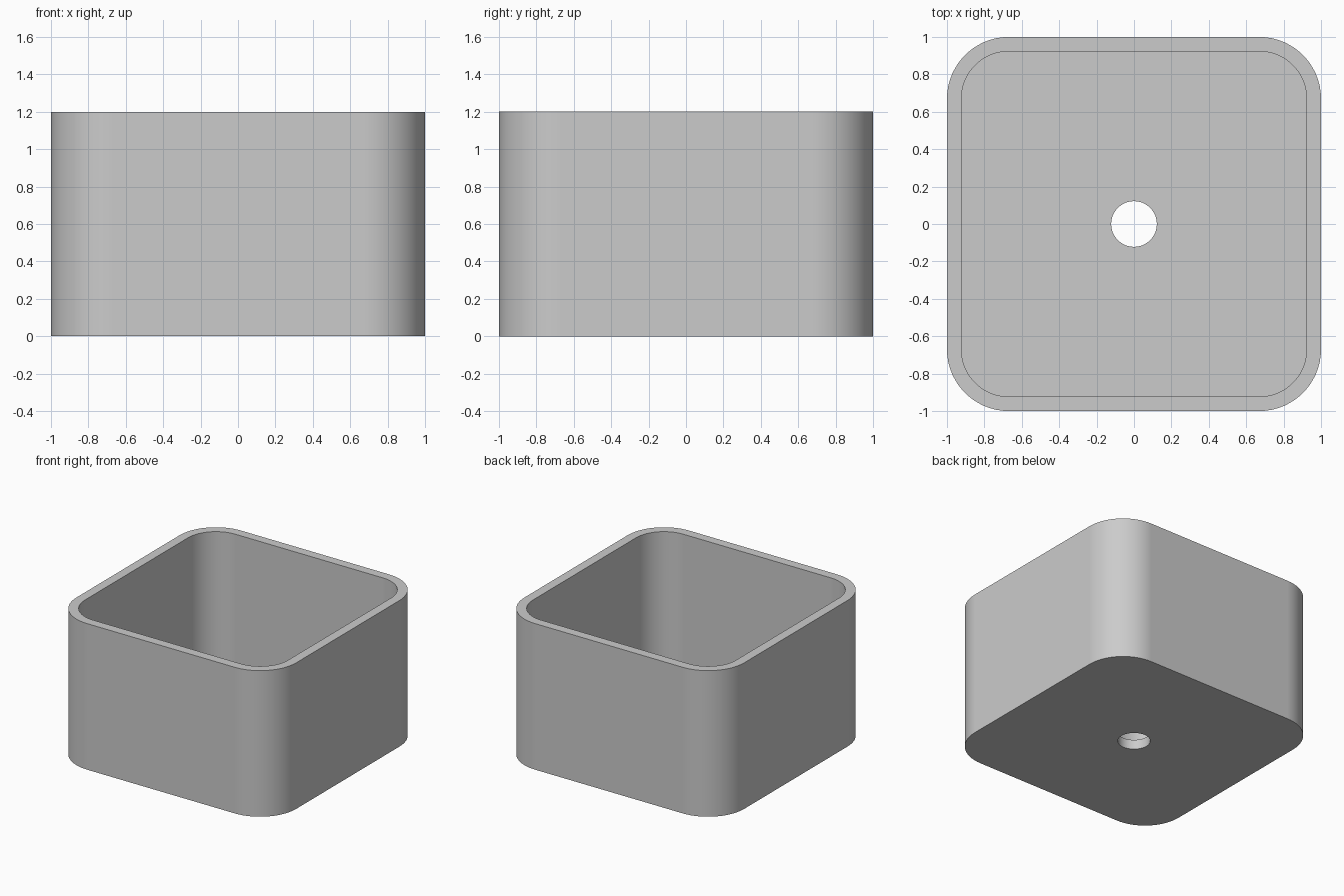
import bpy, bmesh, math

cube = bpy.data.objects.get("Cube")
if cube:
    bpy.data.objects.remove(cube, do_unlink=True)

HEIGHT = 1.2
WALL = 0.077
FLOOR = 0.08
CORNER = 0.33      # outer corner radius
HOLE = 0.122       # drain hole radius
STEPS = 16         # points per corner


def ring(bm, half, radius, z):
    """Loop of vertices: a rounded square, or a circle when half == radius."""
    verts = []
    for quarter in range(4):
        mid = math.radians(45 + 90 * quarter)
        cx = math.copysign(half - radius, math.cos(mid))
        cy = math.copysign(half - radius, math.sin(mid))
        # a circle must not repeat the points where quarters meet
        span = STEPS if half == radius else STEPS - 1
        shift = 0.5 if half == radius else 0
        for i in range(STEPS):
            a = math.pi / 2 * (quarter + (i + shift) / span)
            verts.append(bm.verts.new((cx + radius * math.cos(a),
                                       cy + radius * math.sin(a), z)))
    return verts


# Open box lofted as a closed chain: hole, underside, outside, rim, inside, floor
bm = bmesh.new()
inner = 1 - WALL
rings = [ring(bm, HOLE, HOLE, 0),
         ring(bm, 1, CORNER, 0),
         ring(bm, 1, CORNER, HEIGHT),
         ring(bm, inner, CORNER - WALL, HEIGHT),
         ring(bm, inner, CORNER - WALL, FLOOR),
         ring(bm, HOLE, HOLE, FLOOR)]
for low, high in zip(rings, rings[1:] + rings[:1]):
    for i in range(len(low)):
        j = (i + 1) % len(low)
        bm.faces.new((low[i], low[j], high[j], high[i]))
bmesh.ops.recalc_face_normals(bm, faces=bm.faces)
mesh = bpy.data.meshes.new("open_box")
bm.to_mesh(mesh)
bm.free()
box = bpy.data.objects.new("open_box", mesh)
bpy.context.collection.objects.link(box)

# Plain grey
grey = bpy.data.materials.new("plain_grey")
grey.use_nodes = True
colour = (0.6, 0.6, 0.6, 1)
grey.diffuse_color = colour
grey.node_tree.nodes["Principled BSDF"].inputs["Base Color"].default_value = colour
mesh.materials.append(grey)

# Smooth corners, crisp rims, flat walls
bpy.ops.object.select_all(action="DESELECT")
box.select_set(True)
bpy.context.view_layer.objects.active = box
bpy.ops.object.shade_smooth_by_angle(angle=math.radians(30))
normals = box.modifiers.new("flat_walls", "WEIGHTED_NORMAL")
normals.keep_sharp = True
